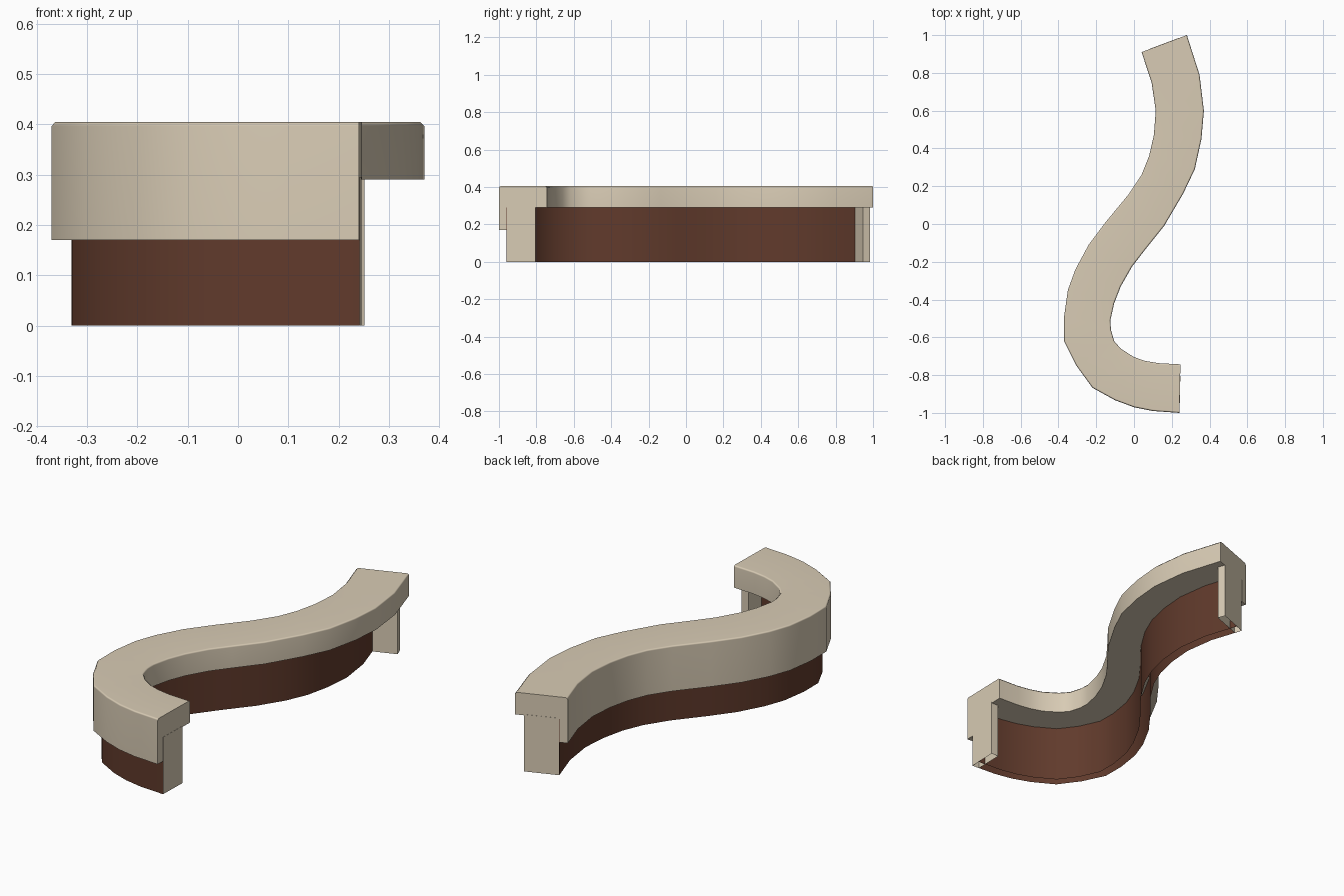
import bpy, bmesh
from mathutils import Vector

if "Cube" in bpy.data.objects:
    bpy.data.objects.remove(bpy.data.objects["Cube"])


def material(name, rgb):
    m = bpy.data.materials.new(name)
    m.diffuse_color = (*rgb, 1)
    m.use_nodes = True
    m.node_tree.nodes["Principled BSDF"].inputs["Base Color"].default_value = m.diffuse_color
    return m


BEIGE = material("beige stone", (0.69, 0.60, 0.46))
BROWN = material("brown wood", (0.119, 0.043, 0.025))

# Plan of the S-shaped counter: outer-edge x, y and inner-edge x, y per station
PLAN = [
    (.04, .91, .28, 1.0), (.093, .75, .347, .79), (.115, .60, .37, .60),
    (.105, .47, .357, .45), (.08, .36, .322, .29), (.04, .26, .26, .16),
    (-.03, .155, .16, -.01), (-.15, .01, .06, -.135), (-.24, -.11, -.01, -.225),
    (-.31, -.24, -.07, -.33), (-.35, -.35, -.105, -.42), (-.37, -.49, -.125, -.51),
    (-.37, -.62, -.122, -.56), (-.305, -.75, -.105, -.62), (-.22, -.867, -.07, -.66),
    (-.10, -.933, 0, -.705), (0, -.97, .06, -.725), (.10, -.99, .13, -.737),
    (.24, -1.0, .246, -.743),
]
WIDTH = 0.255


def station(p, u):
    return Vector((p[0], p[1])).lerp(Vector((p[2], p[3])), u / WIDTH)


def finish(name, bm, mat, open_bottom=False):
    bmesh.ops.recalc_face_normals(bm, faces=bm.faces[:])
    if open_bottom:
        floor = [f for f in bm.faces if all(v.co.z < 0.001 for v in f.verts)]
        bmesh.ops.delete(bm, geom=floor, context='FACES_ONLY')
    me = bpy.data.meshes.new(name)
    bm.to_mesh(me)
    bm.free()
    me.materials.append(mat)
    ob = bpy.data.objects.new(name, me)
    bpy.context.collection.objects.link(ob)
    bpy.ops.object.select_all(action='DESELECT')
    ob.select_set(True)
    bpy.context.view_layer.objects.active = ob
    bpy.ops.object.shade_smooth_by_angle(angle=0.87)
    wn = ob.modifiers.new("weighted", 'WEIGHTED_NORMAL')
    wn.keep_sharp = True


def sweep(name, profile, mat, open_bottom=False):
    bm = bmesh.new()
    rings = [[bm.verts.new((*station(p, u), z)) for u, z in profile] for p in PLAN]
    n = len(profile)
    for a, b in zip(rings, rings[1:]):
        for i in range(n):
            j = (i + 1) % n
            bm.faces.new((a[i], a[j], b[j], b[i]))
    bm.faces.new(rings[0])
    bm.faces.new(rings[-1])
    finish(name, bm, mat, open_bottom)


def end_panel(name, p, side, inner):
    d = (station(p, WIDTH) - station(p, 0)).normalized()
    out = Vector((-d.y, d.x)) * side
    a, b = station(p, .043), station(p, inner)
    plan = [a + out * .001, b + out * .001, b - out * .04, a - out * .04]
    bm = bmesh.new()
    lo = [bm.verts.new((*q, 0)) for q in plan]
    hi = [bm.verts.new((*q, .295)) for q in plan]
    bm.faces.new(lo)
    bm.faces.new(hi)
    for i in range(4):
        j = (i + 1) % 4
        bm.faces.new((lo[i], lo[j], hi[j], hi[i]))
    finish(name, bm, mat=BEIGE, open_bottom=True)


# Counter slab with its hanging outer apron
sweep("counter_top", [(0, .17), (0, .397), (.008, .405), (.247, .405), (.255, .397),
                      (.255, .29), (.04, .29), (.04, .17)], BEIGE)
# Thin curved wall below, hollow and open underneath
sweep("curved_wall", [(.041, 0), (.041, .295), (.09, .295), (.09, 0)], BROWN, True)
# Support panels closing both ends
end_panel("back_end_panel", PLAN[0], 1, .21)
end_panel("front_end_panel", PLAN[-1], -1, .193)
